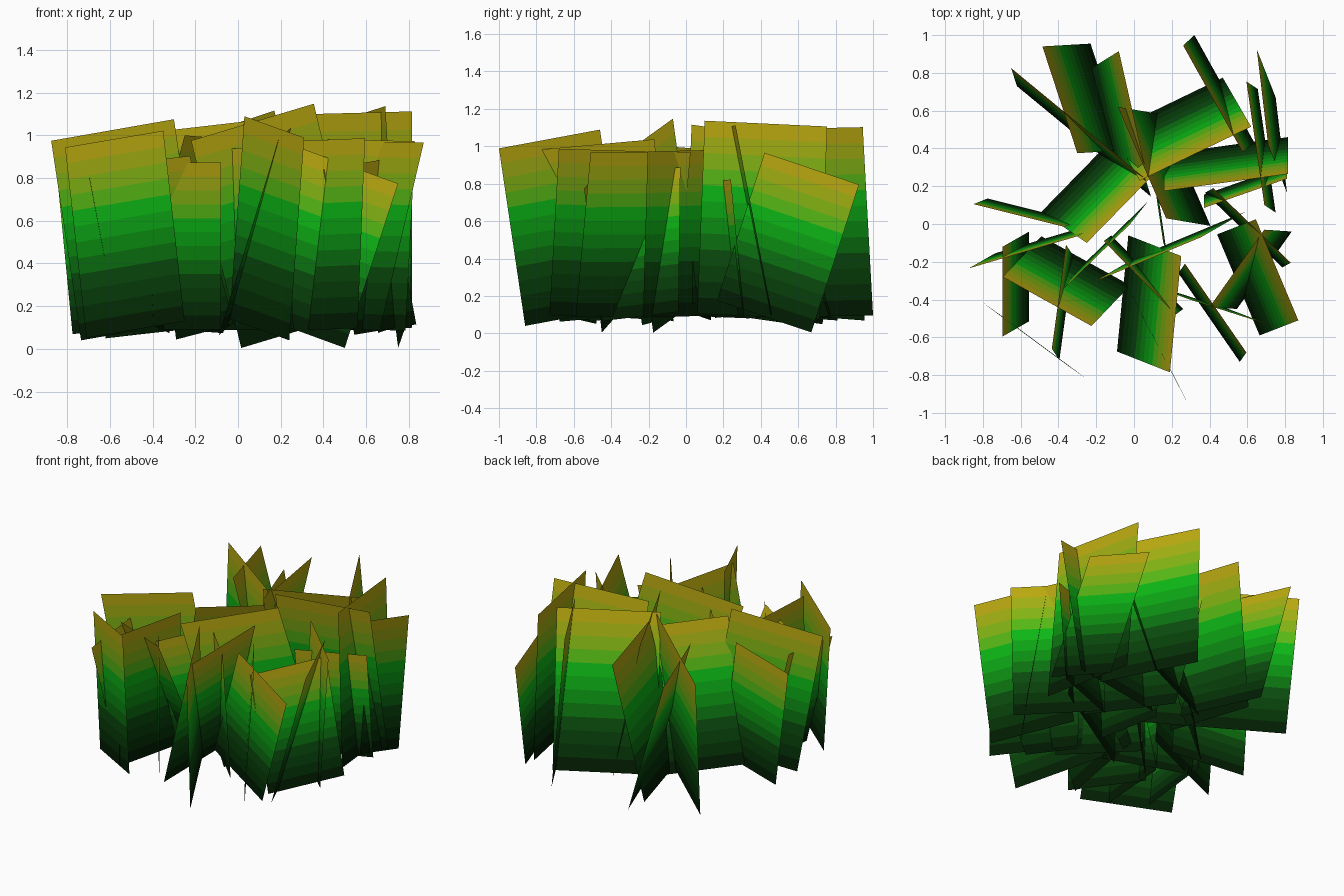
import bpy
import math
from mathutils import Vector

ASPECT = 1.56      # cards share one rectangle shape, scaled
ROOT_Z = 0.09      # height of the middle of each bottom edge
BAND_COUNT = 12

# Each card: both ends of its top edge seen from above, then its lean (root to tip)
back_cards = [
    ((0.03, 0.23), (0.62, 0.515), (0.15, -0.26)),
    ((-0.485, 0.94), (-0.30, 0.375), (-0.255, -0.015)),
    ((-0.08, 0.915), (0.055, 0.32), (0.17, 0.105)),
    ((-0.65, 0.825), (0.06, 0.24), (-0.03, 0.095), 1.02),
    ((-0.25, -0.10), (0.17, 0.33), (0.24, -0.165)),
    ((0.16, 0.175), (0.815, 0.265), (0.0, -0.195)),
    ((-0.085, 0.62), (0.17, 0.03), (-0.235, 0.04)),
    ((0.26, 0.945), (0.575, 0.38), (-0.06, -0.055)),
    ((0.65, 0.925), (0.71, 0.42), (-0.10, 0.255)),
    ((0.595, 0.755), (0.69, 0.10), (-0.06, 0.04)),
    ((0.37, 0.085), (0.81, 0.24), (0.0, -0.07)),
    ((0.085, 0.37), (0.155, -0.10), (-0.015, 0.03)),
    ((-0.85, 0.105), (-0.37, -0.015), (-0.075, -0.03)),
]
front_cards = [
    ((-0.875, -0.235), (-0.30, -0.065), (-0.14, -0.08)),
    ((-0.695, -0.12), (-0.695, -0.595), (-0.14, -0.08)),
    ((-0.695, -0.28), (-0.225, -0.54), (-0.205, -0.215)),
    ((-0.435, -0.66), (-0.36, -0.11), (-0.04, 0.06)),
    ((-0.38, -0.35), (-0.02, 0.0), (-0.09, -0.115)),
    ((-0.16, -0.09), (0.22, -0.48), (-0.04, -0.03)),
    ((-0.22, -0.31), (0.355, -0.07), (-0.235, -0.135)),
    ((0.25, -0.17), (0.19, -0.785), (0.28, -0.11)),
    ((0.645, 0.025), (0.87, -0.51), (0.205, 0.08)),
    ((0.69, -0.03), (0.40, -0.44), (-0.145, 0.01)),
    ((0.42, 0.19), (0.83, -0.205), (0.045, 0.025)),
    ((0.27, -0.21), (0.595, -0.68), (0.035, 0.05)),
    ((0.28, -0.395), (0.75, -0.545), (0.25, -0.095)),
    ((-0.81, -0.41), (-0.35, -0.75), (-0.10, 0.07)),
    ((-0.375, -0.33), (-0.08, -0.735), (0.0, 0.0)),
    ((0.03, -0.46), (0.31, -1.0), (0.07, -0.14)),
]

# Colour ramp from dark root through green to yellow tip
RAMP = [(0.0, (0.0, 0.002, 0.0)), (0.3, (0.003, 0.07, 0.004)),
        (0.65, (0.004, 0.5, 0.008)), (1.0, (0.55, 0.38, 0.005))]


def ramp_color(t):
    for (t0, c0), (t1, c1) in zip(RAMP, RAMP[1:]):
        if t <= t1:
            return Vector(c0).lerp(Vector(c1), (t - t0) / (t1 - t0))


BANDS = []
for i in range(BAND_COUNT):
    mat = bpy.data.materials.new(f"grass_band_{i + 1}")
    mat.diffuse_color = (*ramp_color((i + 0.5) / BAND_COUNT), 1)
    BANDS.append(mat)


def grass_card(name, a, b, lean, aspect=ASPECT):
    """A flat rectangle; its tilt in height follows from keeping square corners."""
    w = Vector((b[0] - a[0], b[1] - a[1], 0))
    h = Vector((lean[0], lean[1], 0))
    dot = w.x * h.x + w.y * h.y
    flat = h.length_squared
    for _ in range(6):
        h.z = math.sqrt(max((aspect * w.length) ** 2 - flat, 0.01))
        w.z = -dot / h.z
    root = Vector((a[0] - h.x, a[1] - h.y, ROOT_Z - w.z / 2))
    verts, faces = [], []
    for i in range(BAND_COUNT + 1):
        p = root + h * (i / BAND_COUNT)
        verts += [p, p + w]
        if i < BAND_COUNT:
            k = 2 * i
            faces.append((k, k + 1, k + 3, k + 2))
    mesh = bpy.data.meshes.new(name)
    mesh.from_pydata(verts, [], faces)
    for mat in BANDS:
        mesh.materials.append(mat)
    for i, poly in enumerate(mesh.polygons):
        poly.material_index = i
    obj = bpy.data.objects.new(name, mesh)
    bpy.context.collection.objects.link(obj)


# Grass clump, back and front halves
for side, cards in (("back", back_cards), ("front", front_cards)):
    for i, card in enumerate(cards, 1):
        grass_card(f"{side}_grass_card_{i}", *card)
